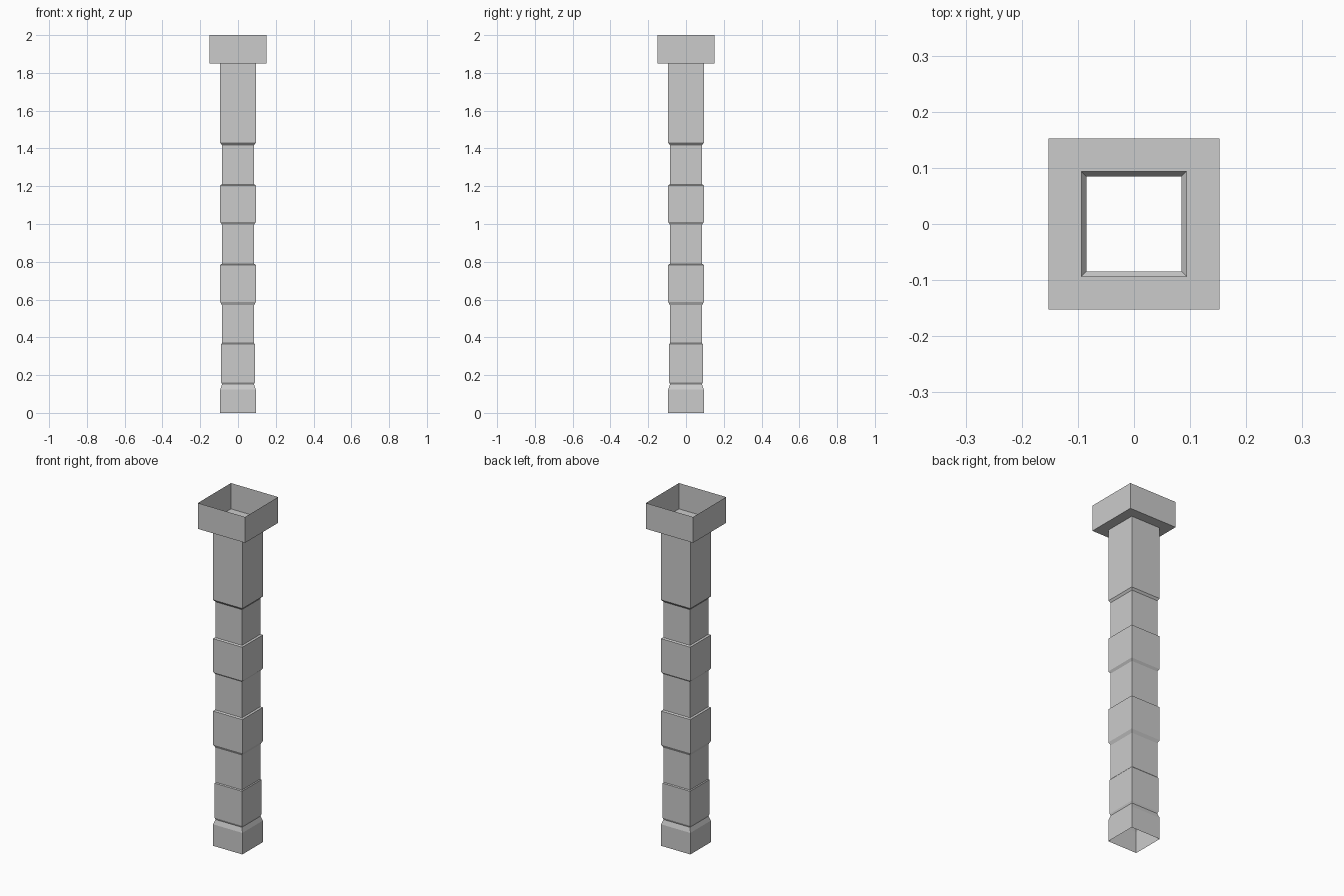
import bpy, bmesh

if "Cube" in bpy.data.objects:
    bpy.data.objects.remove(bpy.data.objects["Cube"])


def square_shell(name, profile):
    """Open square tube swept through (half width, height) points."""
    bm = bmesh.new()
    rings = [[bm.verts.new((sx * h, sy * h, z))
              for sx, sy in ((-1, -1), (1, -1), (1, 1), (-1, 1))]
             for h, z in profile]
    for low, high in zip(rings, rings[1:]):
        for i in range(4):
            j = (i + 1) % 4
            bm.faces.new((low[i], low[j], high[j], high[i]))
    mesh = bpy.data.meshes.new(name)
    bm.to_mesh(mesh)
    bm.free()
    obj = bpy.data.objects.new(name, mesh)
    bpy.context.collection.objects.link(obj)
    return obj


WIDE, NARROW = 0.094, 0.085

# Foot block with sloped shoulder and groove, then the lowest band
shaft = [(WIDE, 0), (WIDE, 0.125), (NARROW, 0.152), (0.089, 0.163),
         (0.089, 0.364), (NARROW, 0.369)]

# Alternating narrow necks and wide bands
for neck_top, band_bottom, band_top in ((0.57, 0.588, 0.784),
                                        (0.997, 1.01, 1.205),
                                        (1.418, 1.43, 1.85)):
    shaft += [(NARROW, neck_top), (WIDE, band_bottom), (WIDE, band_top)]
    if band_top < 1.8:
        shaft.append((NARROW, band_top + 0.005))

square_shell("post_shaft", shaft)

# Open-topped cap with a flat ledge
square_shell("post_cap", [(WIDE, 1.85), (0.152, 1.85), (0.152, 2.0)])
